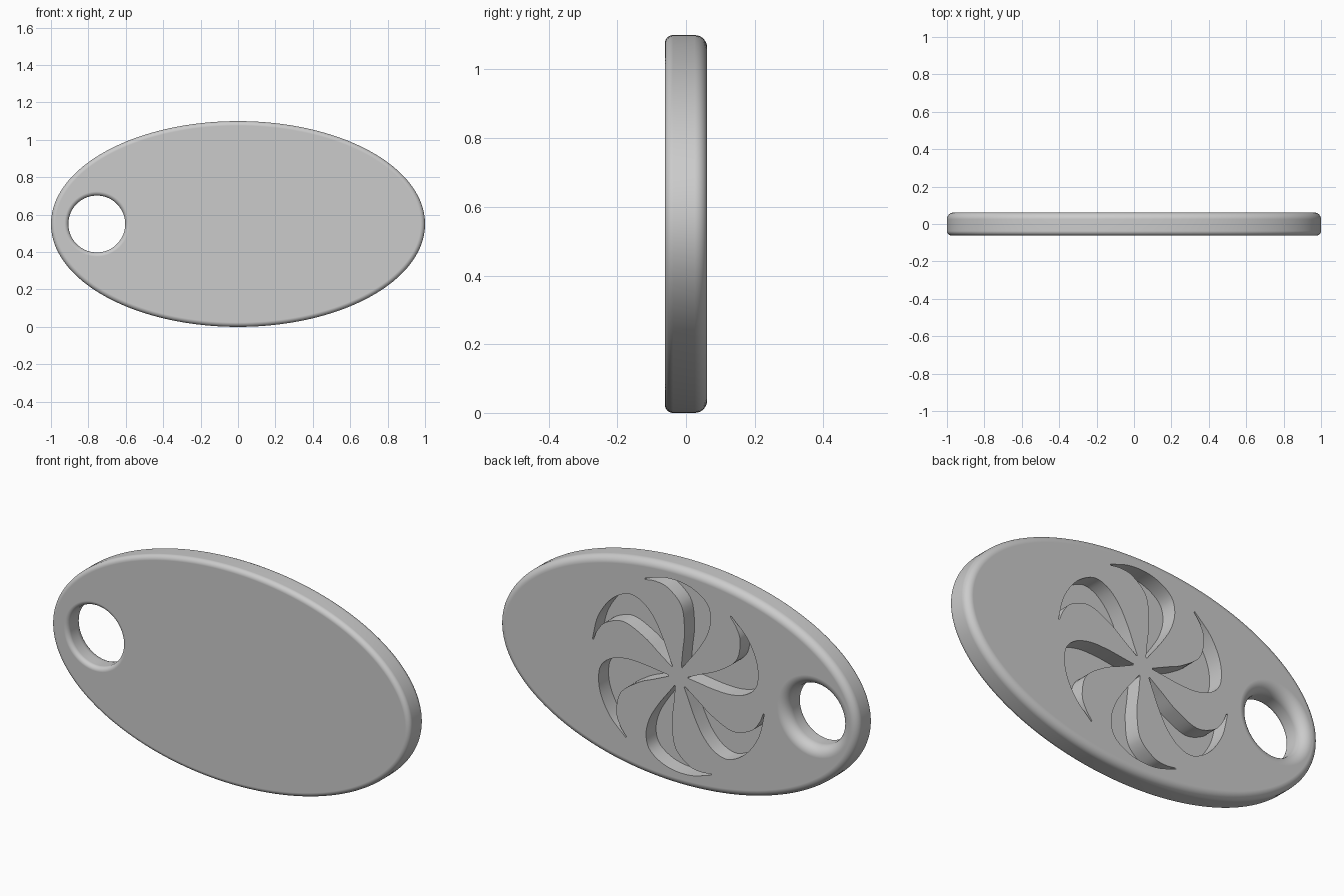
import bpy
import bmesh
from math import sin, cos, pi, radians, hypot
from mathutils import Vector

cube = bpy.data.objects.get("Cube")
if cube:
    bpy.data.objects.remove(cube)

MID_Z, HALF_T = 0.55, 0.0615     # centre height and half thickness
HOLE_X, HOLE_R = -0.755, 0.152
BLADES, DEPTH = 6, 0.08

grey = bpy.data.materials.new("plain grey")
grey.use_nodes = True
grey.diffuse_color = (0.6, 0.6, 0.6, 1)
grey.node_tree.nodes["Principled BSDF"].inputs["Base Color"].default_value = (0.6, 0.6, 0.6, 1)


def loft(name, rings):
    """Closed solid through equal rings of points."""
    bm = bmesh.new()
    loops = [[bm.verts.new(p) for p in ring] for ring in rings]
    n = len(loops[0])
    for a, b in zip(loops, loops[1:]):
        for i in range(n):
            j = (i + 1) % n
            bm.faces.new((a[i], a[j], b[j], b[i]))
    bm.faces.new(loops[0][::-1])
    bm.faces.new(loops[-1])
    bmesh.ops.recalc_face_normals(bm, faces=bm.faces)
    mesh = bpy.data.meshes.new(name)
    bm.to_mesh(mesh)
    bm.free()
    mesh.materials.append(grey)
    obj = bpy.data.objects.new(name, mesh)
    bpy.context.collection.objects.link(obj)
    return obj


def fillets(front, back, steps=8):
    """(inset, y) pairs of a rounded edge, running front to back."""
    arc = [pi / 2 * k / steps for k in range(steps + 1)]
    return ([(front * (1 - sin(a)), -HALF_T + front * (1 - cos(a))) for a in arc] +
            [(back * (1 - cos(a)), HALF_T - back * (1 - sin(a))) for a in arc])


def oval(inset, y, count=160):
    """Ellipse moved inwards along its normals."""
    ring = []
    for i in range(count):
        t = 2 * pi * i / count
        nx, nz = MID_Z * cos(t), sin(t)
        k = inset / hypot(nx, nz)
        ring.append((cos(t) - nx * k, y, MID_Z + MID_Z * sin(t) - nz * k))
    return ring


def circle(r, y, count=72):
    return [(HOLE_X + r * cos(2 * pi * i / count), y, MID_Z + r * sin(2 * pi * i / count))
            for i in range(count)]


def smooth_path(points, steps=6):
    """Catmull-Rom curve through the points."""
    p = [Vector(q) for q in points]
    p = [2 * p[0] - p[1]] + p + [2 * p[-1] - p[-2]]
    path = []
    for a, b, c, d in zip(p, p[1:], p[2:], p[3:]):
        for k in range(steps):
            t = k / steps
            path.append(0.5 * (2 * b + (c - a) * t + (2 * a - 5 * b + 4 * c - d) * t ** 2
                               + (3 * b - a - 3 * c + d) * t ** 3))
    return path + [p[-2]]


def polar(pairs, turn=0):
    return [(-r * cos(radians(a + turn)), r * sin(radians(a + turn))) for r, a in pairs]


# Rounded oval plate
plate = loft("oval_tag", [oval(i, y) for i, y in fillets(0.024, 0.036)])

# Round hole, flared more widely at the back
bore = [circle(HOLE_R + i, y) for i, y in fillets(0.022, 0.052)]
bore = [circle(HOLE_R + 0.022, -0.2)] + bore + [circle(HOLE_R + 0.052, 0.2)]
cutters = [loft("hole_cutter", bore)]

# Curved pinwheel pockets in the back: radius and angle of both edges
OUTER = [(0.054, -46), (0.11, -53), (0.2, -56), (0.3, -55), (0.386, -50.5),
         (0.445, -43), (0.475, -30), (0.485, -15), (0.484, 0)]
INNER = [(0.478, 0), (0.465, -7), (0.437, -15), (0.362, -25.5), (0.24, -31),
         (0.14, -33), (0.056, -40)]
for k in range(BLADES):
    turn = 112.7 + 360 / BLADES * k
    outline = smooth_path(polar(OUTER, turn)) + smooth_path(polar(INNER, turn))
    cutters.append(loft("pocket_cutter", [[(x, y, MID_Z + z) for x, z in outline]
                                          for y in (HALF_T - DEPTH, 0.2)]))

# Cut the hole and pockets, then drop the cutters
bpy.context.view_layer.objects.active = plate
plate.select_set(True)
for cutter in cutters:
    mod = plate.modifiers.new("cut", 'BOOLEAN')
    mod.operation, mod.solver, mod.object = 'DIFFERENCE', 'EXACT', cutter
    bpy.ops.object.modifier_apply(modifier=mod.name)
    bpy.data.objects.remove(cutter)

# Smooth rounded edges while keeping the flat faces flat
bpy.ops.object.shade_smooth_by_angle(angle=radians(35))
weighted = plate.modifiers.new("flat_faces", 'WEIGHTED_NORMAL')
weighted.keep_sharp = True
weighted.weight = 100
